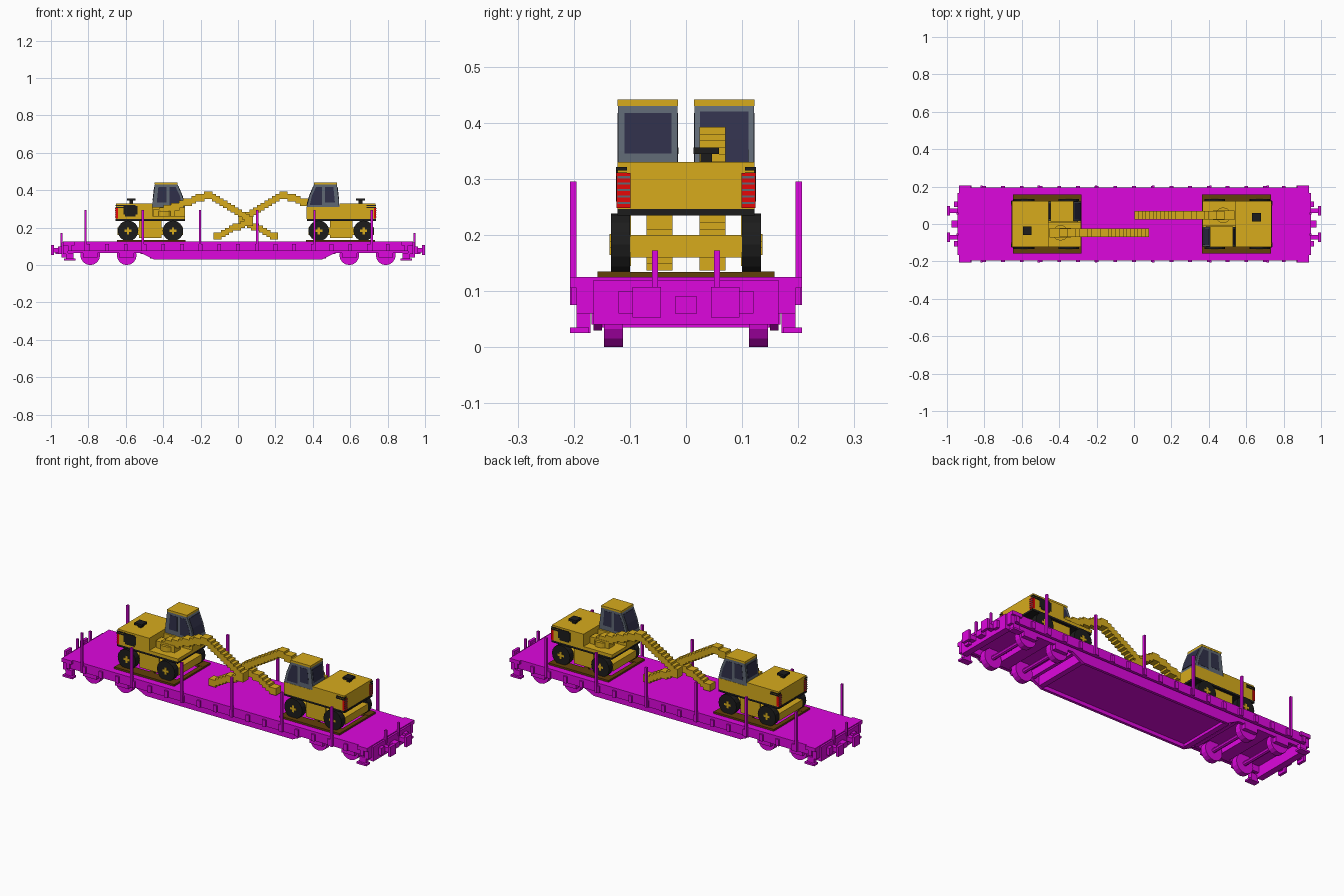
import bpy, bmesh, math
from mathutils import Matrix, Vector

cube = bpy.data.objects.get("Cube")
if cube:
    bpy.data.objects.remove(cube)


def material(name, r, g, b):
    mat = bpy.data.materials.new(name)
    mat.use_nodes = True
    mat.diffuse_color = (r, g, b, 1)
    mat.node_tree.nodes["Principled BSDF"].inputs["Base Color"].default_value = (r, g, b, 1)
    return mat


magenta = material("wagon magenta", .73, .002, .73)
yellow = material("machine yellow", .68, .41, .012)
black = material("rubber black", .012, .012, .012)
grey = material("cab grey", .115, .14, .175)
glass = material("dark glass", .03, .03, .068)
red = material("lamp red", .8, .002, .002)
brown = material("timber brown", .12, .052, .003)


class Part:
    """Collects simple solids into one named mesh object."""

    def __init__(self, name, mat, place=None):
        self.name, self.mat = name, mat
        self.place = place or Matrix.Identity(4)
        self.bm = bmesh.new()

    def box(self, x, y, z):
        size = Matrix.Diagonal((x[1] - x[0], y[1] - y[0], z[1] - z[0], 1))
        centre = Vector((sum(x), sum(y), sum(z))) / 2
        bmesh.ops.create_cube(self.bm, size=1, matrix=Matrix.Translation(centre) @ size)

    def block(self, cx, cy, cz, sx, sy, sz):
        self.box((cx - sx / 2, cx + sx / 2), (cy - sy / 2, cy + sy / 2), (cz - sz / 2, cz + sz / 2))

    def mirrored(self, x, y, z):
        for s in (-1, 1):
            self.box(x, sorted((s * y[0], s * y[1])), z)

    def cylinder(self, centre, radius, depth, turn=Matrix.Identity(4), sides=16):
        bmesh.ops.create_cone(self.bm, cap_ends=True, segments=sides, radius1=radius, radius2=radius,
                              depth=depth, matrix=Matrix.Translation(centre) @ turn)

    def wheel(self, cx, cz, radius, y, sides=16):
        turn = Matrix.Rotation(math.pi / 2, 4, "X")
        self.cylinder((cx, sum(y) / 2, cz), radius, abs(y[1] - y[0]), turn, sides)

    def prism(self, profile, y):
        near = [self.bm.verts.new((px, y[0], pz)) for px, pz in profile]
        far = [self.bm.verts.new((px, y[1], pz)) for px, pz in profile]
        self.bm.faces.new(near)
        self.bm.faces.new(far[::-1])
        for i in range(len(near)):
            j = (i + 1) % len(near)
            self.bm.faces.new((near[j], near[i], far[i], far[j]))

    def done(self):
        self.bm.transform(self.place)
        bmesh.ops.recalc_face_normals(self.bm, faces=self.bm.faces)
        mesh = bpy.data.meshes.new(self.name)
        self.bm.to_mesh(mesh)
        self.bm.free()
        mesh.materials.append(self.mat)
        bpy.context.collection.objects.link(bpy.data.objects.new(self.name, mesh))


# Wagon deck and underframe
deck = Part("wagon_deck", magenta)
deck.box((-.935, .935), (-.195, .195), (.1, .125))
deck.mirrored((-.935, .935), (.18, .195), (.075, .1))
deck.done()

frame = Part("wagon_underframe", magenta)
belly = [(-.93, .1), (-.93, .065), (-.52, .065), (-.45, .03), (.45, .03), (.52, .065), (.93, .065), (.93, .1)]
for s in (-1, 1):
    frame.prism(belly, sorted((s * .15, s * .165)))
    frame.box(sorted((s * .44, s * .47)), (-.15, .15), (.035, .1))
    frame.box(sorted((s * .5, s * .52)), (-.15, .15), (.06, .1))
    frame.box(sorted((s * .91, s * .945)), (-.165, .165), (.04, .12))
    frame.box(sorted((s * .91, s * .935)), (-.195, .195), (.06, .1))
frame.box((-.45, .45), (-.15, .15), (.05, .07))
frame.done()

# Stake pockets along both sides
pockets = Part("stake_pockets", magenta)
for i in range(19):
    pockets.mirrored((i * .1 - .91, i * .1 - .89), (.195, .204), (.075, .112))
for s in (-1, 1):
    pockets.mirrored(sorted((s * .875, s * .935)), (.195, .207), (.105, .125))
pockets.done()

stakes = Part("side_stakes", magenta)
for i in range(6):
    post = i * .306 - .815
    stakes.mirrored((post - .006, post + .006), (.195, .207), (.075, .295))
for s in (-1, 1):
    stakes.mirrored(sorted((s * .938, s * .95)), (.05, .061), (.1, .172))
stakes.done()

# Bogies with wheels, axles and axle boxes
for s, label in ((-1, "right"), (1, "left")):
    bogie = Part(label + "_bogie", magenta)
    for axle in (s * .79, s * .595):
        for side in (-1, 1):
            bogie.wheel(axle, .053, .053, (side * .112, side * .146))
        bogie.wheel(axle, .053, .012, (-.15, .15), 8)
        bogie.mirrored((axle - .04, axle + .04), (.146, .168), (.04, .07))
    bogie.block(s * .69, 0, .08, .07, .32, .03)
    bogie.done()

    # Buffers, coupler and corner steps
    ends = Part(label + "_end_gear", magenta)
    for side in (-1, 1):
        ends.block(s * .965, side * .07, .08, .05, .025, .025)
        ends.block(s * .992, side * .07, .08, .015, .05, .055)
        ends.block(s * .952, side * .105, .08, .02, .03, .04)
        ends.block(s * .9, side * .183, .045, .04, .025, .04)
        ends.block(s * .9, side * .19, .03, .06, .034, .01)
    ends.block(s * .955, 0, .075, .04, .04, .03)
    ends.done()

boom_path = [(.48, .278), (.40, .305), (.29, .345), (.20, .372), (.14, .345), (.04, .285), (-.037, .238)]
stick_path = [(-.037, .238), (.07, .195), (.172, .146)]


def arm(part, path, height):
    """Steps short upright blocks along a path."""
    for (ax, az), (bx, bz) in zip(path, path[1:]):
        count = max(1, round(abs(bx - ax) / .022))
        for i in range(count):
            t = (i + .5) / count
            z = round((az + (bz - az) * t) / .012) * .012
            part.block(ax + (bx - ax) * t, .047, z, abs(bx - ax) / count + .002, .046, height)


def excavator(prefix, angle):
    place = Matrix.Translation((.042, 0, 0)) @ Matrix.Rotation(angle, 4, "Z")

    def part(name, mat):
        return Part(prefix + "_" + name, mat, place)

    # Timber cradle
    cradle = part("timber_cradle", brown)
    cradle.mirrored((.322, .69), (.1, .158), (.125, .135))
    for u in (.322, .49, .665):
        cradle.box((u, u + .025), (-.1, .1), (.125, .134))
    cradle.done()

    # Wheels and hub crosses
    tyres, hubs = part("tyres", black), part("wheel_hubs", yellow)
    for u in (.39, .63):
        for s in (-1, 1):
            tyres.wheel(u, .183, .055, (s * .1, s * .134))
            hubs.block(u, s * .134, .183, .038, .004, .012)
            hubs.block(u, s * .134, .183, .012, .004, .038)
    tyres.done()
    hubs.done()

    # Chassis and slewing body, low on the boom side
    chassis = part("chassis", yellow)
    chassis.box((.335, .685), (-.1, .1), (.16, .2))
    chassis.mirrored((.45, .57), (.098, .107), (.145, .235))
    chassis.done()
    skirt = part("body_skirt", black)
    skirt.box((.326, .696), (-.122, .122), (.235, .246))
    skirt.done()
    body = part("body", yellow)
    body.box((.5, .694), (-.122, .122), (.246, .33))
    body.box((.325, .5), (-.122, -.005), (.246, .31))
    body.box((.325, .5), (-.005, .122), (.246, .262))
    body.done()

    # Striped rear lamps on the corners
    lamps, bars = part("rear_lamps", red), part("lamp_bars", grey)
    lamps.mirrored((.684, .697), (.099, .1235), (.248, .31))
    for i in range(5):
        z = .255 + i * .0115
        bars.mirrored((.69, .699), (.1, .1225), (z, z + .004))
    lamps.done()
    bars.done()

    # Vents and exhaust
    vents = part("engine_vents", black)
    vents.box((.58, .655), (.12, .125), (.27, .315))
    vents.box((.59, .645), (.12, .125), (.26, .32))
    for z in (.305, .315):
        vents.mirrored((.645, .697), (.105, .125), (z, z + .006))
    vents.done()
    pipe = part("exhaust", black)
    pipe.block(.613, .036, .337, .02, .02, .02)
    pipe.block(.613, .036, .35, .046, .046, .012)
    pipe.done()

    # Cab shell, windows and roof
    cab = part("cab", grey)
    cab.prism([(.325, .31), (.5, .31), (.497, .35), (.487, .43), (.365, .43), (.34, .37)], (-.121, -.015))
    cab.done()
    panes = part("cab_windows", glass)
    for side in (-.121, -.015):
        span = (side - .001, side + .001)
        panes.prism([(.342, .322), (.408, .322), (.408, .417), (.375, .417), (.353, .37)], span)
        panes.prism([(.424, .335), (.476, .335), (.468, .417), (.424, .417)], span)
    panes.prism([(.494, .345), (.499, .345), (.491, .417), (.486, .417)], (-.11, -.026))
    panes.prism([(.325, .325), (.338, .37), (.359, .42), (.365, .42), (.345, .37), (.333, .325)], (-.111, -.025))
    panes.done()
    roof = part("cab_roof", yellow)
    roof.box((.365, .488), (-.122, -.014), (.43, .441))
    roof.done()

    # Boom turret, boom and folded stick
    turret = part("boom_turret", yellow)
    turret.cylinder((.435, .047, .275), .042, .03, sides=12)
    turret.box((.38, .495), (.022, .072), (.262, .3))
    turret.done()
    boom = part("boom", yellow)
    arm(boom, boom_path, .04)
    boom.done()
    stick = part("stick", yellow)
    arm(stick, stick_path, .038)
    stick.done()


excavator("left_excavator", 0)
excavator("right_excavator", math.pi)
